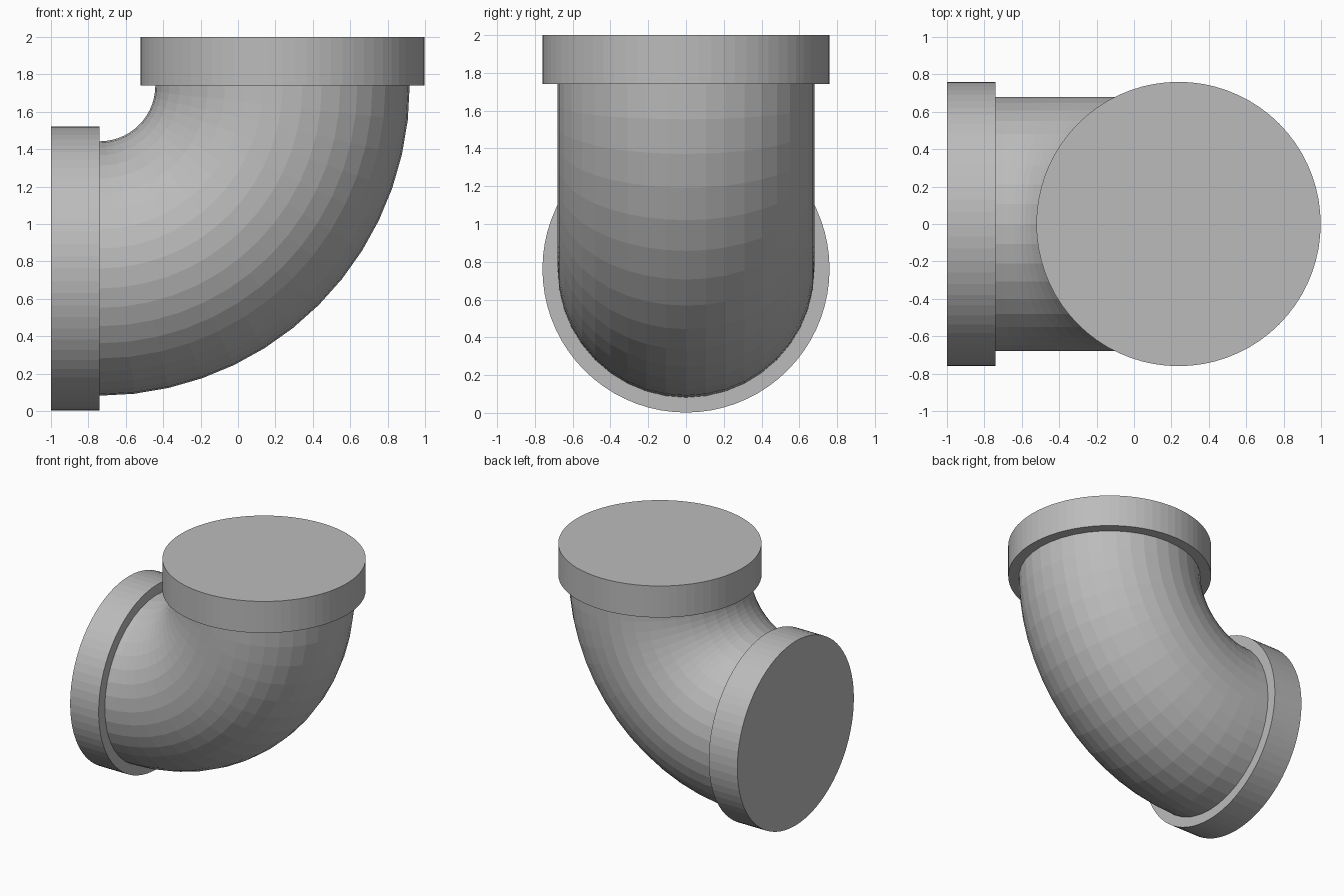
import bpy, bmesh
from math import pi
from mathutils import Matrix, Vector

cube = bpy.data.objects.get("Cube")
if cube:
    bpy.data.objects.remove(cube, do_unlink=True)

TUBE_R, COLLAR_R, COLLAR_LEN = 0.68, 0.76, 0.26
BEND = Vector((-0.74, 0, 1.74))      # centre of the bend
BEND_R = 0.978

grey = bpy.data.materials.new("plain_grey")
grey.use_nodes = True
colour = (0.5, 0.5, 0.5, 1)
grey.diffuse_color = colour
grey.node_tree.nodes["Principled BSDF"].inputs["Base Color"].default_value = colour


def finish(name, bm):
    bmesh.ops.recalc_face_normals(bm, faces=bm.faces)
    mesh = bpy.data.meshes.new(name)
    bm.to_mesh(mesh)
    bm.free()
    mesh.materials.append(grey)
    obj = bpy.data.objects.new(name, mesh)
    bpy.context.collection.objects.link(obj)
    return obj


def collar(name, centre, rotation):
    bm = bmesh.new()
    bmesh.ops.create_cone(bm, cap_ends=True, segments=72, radius1=COLLAR_R,
                          radius2=COLLAR_R, depth=COLLAR_LEN,
                          matrix=Matrix.Translation(centre) @ rotation)
    return finish(name, bm)


# Closed collars at the two ends
half = COLLAR_LEN / 2
collar("top_collar", BEND + Vector((BEND_R, 0, half)), Matrix.Identity(4))
collar("side_collar", BEND - Vector((half, 0, BEND_R)), Matrix.Rotation(pi / 2, 4, "Y"))

# Faceted quarter bend: a ring swept from the top collar to the side collar
bm = bmesh.new()
ring = bmesh.ops.create_circle(bm, segments=40, radius=TUBE_R,
                               matrix=Matrix.Translation(BEND + Vector((BEND_R, 0, 0))))
edges = list({e for v in ring["verts"] for e in v.link_edges})
bmesh.ops.spin(bm, geom=ring["verts"] + edges, cent=BEND, axis=(0, 1, 0),
               angle=pi / 2, steps=14)
finish("elbow_pipe", bm)
